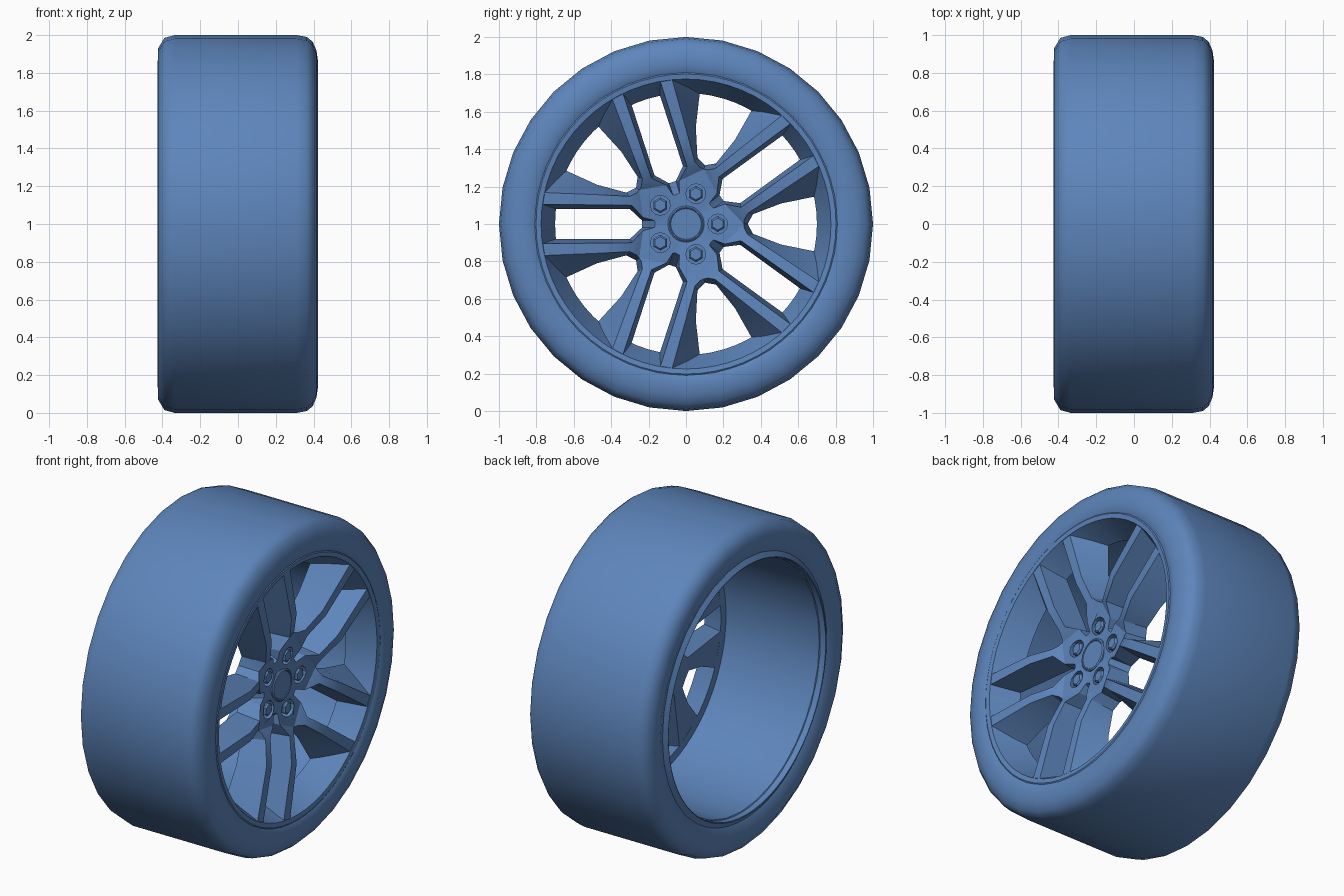
import bpy, bmesh
from math import sin, cos, pi, radians

if "Cube" in bpy.data.objects:
    bpy.data.objects.remove(bpy.data.objects["Cube"])

CZ = 1.0  # axle height; the axle runs along x
blue = bpy.data.materials.new("blue")
blue.diffuse_color = (.11, .235, .5, 1)
blue.use_nodes = True
blue.node_tree.nodes["Principled BSDF"].inputs["Base Color"].default_value = blue.diffuse_color


def finish(name, bm, angle=None):
    bmesh.ops.remove_doubles(bm, verts=bm.verts, dist=1e-4)
    bmesh.ops.recalc_face_normals(bm, faces=bm.faces)
    me = bpy.data.meshes.new(name)
    bm.to_mesh(me)
    bm.free()
    me.materials.append(blue)
    ob = bpy.data.objects.new(name, me)
    bpy.context.collection.objects.link(ob)
    if angle:
        smooth(ob, angle)
    return ob


def smooth(ob, angle):
    bpy.ops.object.select_all(action='DESELECT')
    ob.select_set(True)
    bpy.context.view_layer.objects.active = ob
    bpy.ops.object.shade_smooth_by_angle(angle=radians(angle))


def lathe(bm, profile, n, y=0.0, z=CZ, closed=True):
    """Spin (x, radius) points about an x-parallel axis; open profiles get end caps."""
    rings = [[bm.verts.new((x, y + r * sin(2 * pi * i / n), z + r * cos(2 * pi * i / n)))
              for i in range(n)] for x, r in profile]
    pairs = list(zip(rings, rings[1:]))
    if closed:
        pairs.append((rings[-1], rings[0]))
    else:
        bm.faces.new(rings[0])
        bm.faces.new(rings[-1])
    for a, b in pairs:
        for i in range(n):
            j = (i + 1) % n
            bm.faces.new((a[i], a[j], b[j], b[i]))


# Tyre
bm = bmesh.new()
lathe(bm, [(-.40, .80), (-.425, .86), (-.423, .93), (-.39, .985), (-.335, 1.0),
           (.31, 1.0), (.365, .99), (.395, .965), (.415, .92), (.424, .86),
           (.412, .81), (.38, .765), (-.38, .765)], 32)
finish("tyre", bm, 50)

# Rim: front lip, inward cone behind the spoke ends, straight inner barrel, back lip
bm = bmesh.new()
lathe(bm, [(.385, .812), (.41, .812), (.416, .802), (.412, .775), (.25, .70),
           (.25, .75), (-.42, .77), (-.422, .775), (-.40, .81),
           (-.38, .81), (-.36, .785), (.36, .785)], 64)
finish("rim", bm, 30)

# Spokes and hub: half of one spoke pair as (along, across, depth), mirrored and repeated
P = {
    # front outline
    "o": (0, 0, .295), "p0": (.165, 0, .295), "p1": (.168, .018, .295),
    "p2": (.23, .035, .315), "p3": (.29, .10, .353), "p5": (.44, .102, .395),
    "p4": (.765, .105, .41),
    "q4": (.755, .168, .41), "q5": (.44, .155, .395), "q3": (.30, .148, .353),
    "q2": (.265, .165, .33), "q1": (.25, .1816, .318),
    # back outline
    "O": (0, 0, .19), "P0": (.235, 0, .19), "P2": (.236, .02, .19),
    "P3": (.30, .08, .20), "P4": (.70, .08, .25), "Q4": (.645, .287, .25),
    "Q3": (.476, .21, .23), "Q2": (.32, .168, .205), "Q1": (.267, .194, .19),
}
FACES = ["o p0 p1 p2 q1", "p2 p3 q3 q2 q1", "p3 p5 q5 q3", "p5 p4 q4 q5",
         "O P0 P2 Q1", "P2 P3 Q2 Q1", "P3 Q3 Q2", "P3 P4 Q4 Q3",
         "p0 p1 P2 P0", "p1 p2 P2", "p2 p3 P3 P2", "p3 p5 P3", "p5 p4 P4 P3",
         "p4 q4 Q4 P4", "q4 q5 Q3 Q4", "q5 q3 Q2 Q3", "q3 q2 Q2", "q2 q1 Q1 Q2"]
bm = bmesh.new()
for k in range(5):
    c, s = cos(pi + k * 2 * pi / 5), sin(pi + k * 2 * pi / 5)
    for m in (1, -1):
        v = {n: bm.verts.new((x, a * c - m * b * s, CZ + a * s + m * b * c))
             for n, (a, b, x) in P.items()}
        for f in FACES:
            bm.faces.new([v[n] for n in f.split()])
spokes = finish("spokes", bm)

# Lug pockets, cut into the hub
lugs = [(.17 * cos(k * 2 * pi / 5), CZ + .17 * sin(k * 2 * pi / 5)) for k in range(5)]
bm = bmesh.new()
for y, z in lugs:
    lathe(bm, [(.255, .053), (.40, .053)], 12, y, z, closed=False)
cutter = finish("pocket_cutter", bm)
cutter.hide_render = True
mod = spokes.modifiers.new("pockets", 'BOOLEAN')
mod.operation, mod.solver, mod.object = 'DIFFERENCE', 'EXACT', cutter
bpy.context.view_layer.objects.active = spokes
bpy.ops.object.modifier_apply(modifier="pockets")
bpy.data.objects.remove(cutter)
smooth(spokes, 28)

# Lug nuts
bm = bmesh.new()
for y, z in lugs:
    lathe(bm, [(.24, .042), (.298, .042), (.308, .032)], 6, y, z, closed=False)
finish("lug_nuts", bm)

# Centre cap
bm = bmesh.new()
lathe(bm, [(.26, .097), (.303, .097), (.309, .09), (.309, .085), (.305, .082)], 32, closed=False)
finish("centre_cap", bm, 30)
